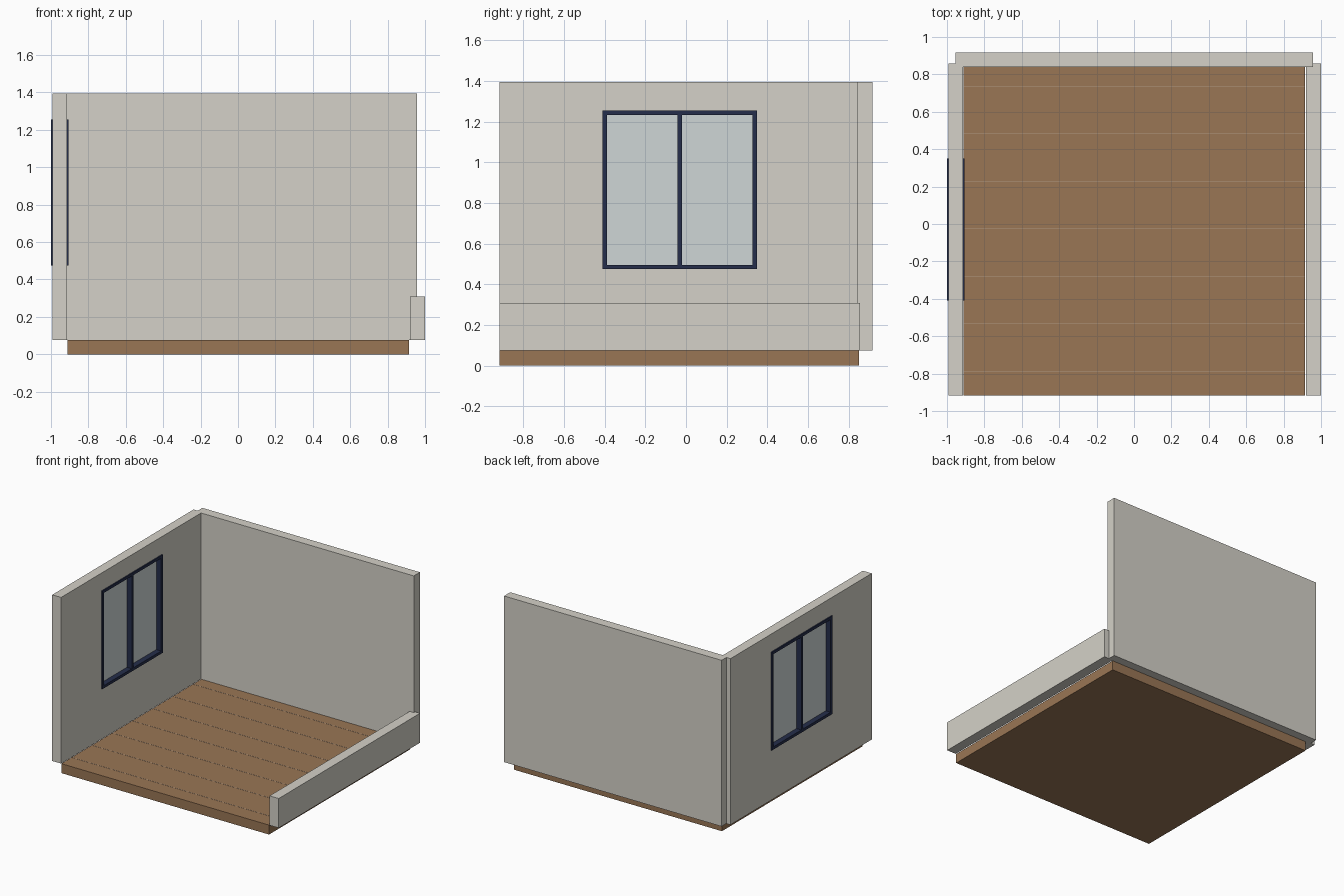
import bpy, bmesh

if "Cube" in bpy.data.objects:
    bpy.data.objects.remove(bpy.data.objects["Cube"])


def material(name, color):
    m = bpy.data.materials.new(name)
    m.diffuse_color = color
    m.use_nodes = True
    m.node_tree.nodes["Principled BSDF"].inputs["Base Color"].default_value = m.diffuse_color
    return m


WALL = material("plaster", (0.66, 0.64, 0.58, 1))
WOOD = material("wood", (0.32, 0.18, 0.09, 1))
SEAM = material("seam", (0.46, 0.34, 0.24, 1))
FRAME = material("navy", (0.018, 0.027, 0.07, 1))
GLASS = material("glass", (0.62, 0.67, 0.67, 1))


def box(name, x, y, z, mat):
    """Axis-aligned box from (min, max) ranges."""
    bm = bmesh.new()
    bmesh.ops.create_cube(bm, size=1)
    for v in bm.verts:
        v.co = [r[0] + (c + 0.5) * (r[1] - r[0]) for c, r in zip(v.co, (x, y, z))]
    me = bpy.data.meshes.new(name)
    bm.to_mesh(me)
    bm.free()
    ob = bpy.data.objects.new(name, me)
    bpy.context.collection.objects.link(ob)
    me.materials.append(mat)
    return ob


FRONT, SIDE_END, BACK = -0.917, 0.857, 0.917
BASE, TOP = 0.075, 1.395
SILL, HEAD = 0.482, 1.25
WY0, WY1 = -0.41, 0.35      # window width

# Floor slab with thin plank seams
box("floor", (-0.911, 0.915), (FRONT, 0.85), (0, BASE), WOOD)
for i in range(7):
    y = -0.787 + i * 0.254
    box("plank_seam", (-0.911, 0.915), (y - 0.002, y + 0.002),
        (BASE - 0.002, BASE + 0.001), SEAM)

# Back wall and low right wall
box("back_wall", (-0.955, 0.957), (0.84, BACK), (BASE, TOP), WALL)
box("low_right_wall", (0.92, 1.0), (FRONT, SIDE_END), (BASE, 0.309), WALL)

# Left wall built around the window opening
LX = (-0.991, -0.913)
box("left_wall_lower", LX, (FRONT, SIDE_END), (BASE, SILL), WALL)
box("left_wall_upper", LX, (FRONT, SIDE_END), (HEAD, TOP), WALL)
box("left_wall_front_pier", LX, (FRONT, WY0 + 0.006), (SILL, HEAD), WALL)
box("left_wall_back_pier", LX, (WY1 - 0.006, SIDE_END), (SILL, HEAD), WALL)

# Window frame bars, running through the wall
FX = (-1.0, -0.905)
B = 0.022
Z0, Z1 = 0.474, 1.254
mid = (WY0 + WY1) / 2
for name, y in (("window_jamb_front", WY0), ("window_mullion", mid - B / 2),
                ("window_jamb_back", WY1 - B)):
    box(name, FX, (y, y + B), (Z0, Z1), FRAME)
box("window_sill", FX, (WY0, WY1), (Z0, Z0 + B), FRAME)
box("window_head", FX, (WY0, WY1), (Z1 - B, Z1), FRAME)

# Two glass panes, recessed at the middle of the frame
for y0, y1 in ((WY0 + B, mid - B / 2), (mid + B / 2, WY1 - B)):
    box("window_pane", (-0.957, -0.948), (y0, y1), (Z0 + B, Z1 - B), GLASS)
